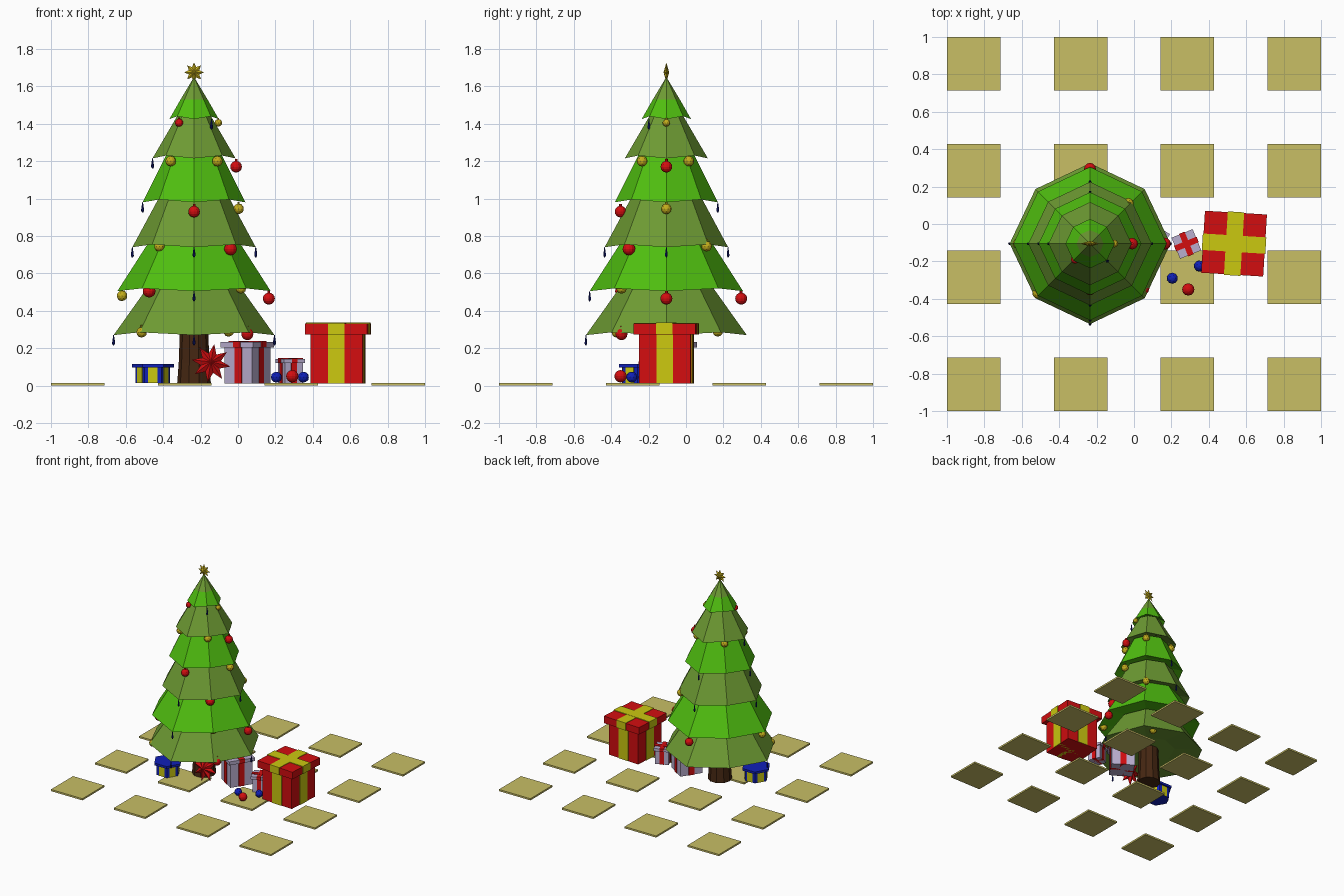
import bpy, bmesh, math
from mathutils import Matrix, Vector

if "Cube" in bpy.data.objects:
    bpy.data.objects.remove(bpy.data.objects["Cube"])

def mat(name, r, g, b):
    m = bpy.data.materials.new(name)
    m.diffuse_color = (r, g, b, 1)
    m.use_nodes = True
    m.node_tree.nodes["Principled BSDF"].inputs["Base Color"].default_value = m.diffuse_color
    return m

GREEN = mat("bright_green", .08, .52, .005)
OLIVE = mat("olive_green", .155, .33, .033)
RED = mat("red", .65, .004, .005)
YELLOW = mat("yellow", .6, .58, .005)
LAVENDER = mat("lavender", .48, .42, .62)
BLUE = mat("blue", .005, .014, .48)
NAVY = mat("dark_blue", .004, .008, .16)
BROWN = mat("brown", .06, .02, .006)
TAN = mat("tan", .58, .52, .13)
GOLD = mat("gold", .55, .42, .012)

CX, CY = -.235, -.105   # tree axis

def finish(name, bm, m, matrix=Matrix()):
    bmesh.ops.recalc_face_normals(bm, faces=bm.faces)
    me = bpy.data.meshes.new(name)
    bm.to_mesh(me)
    bm.free()
    me.materials.append(m)
    ob = bpy.data.objects.new(name, me)
    ob.matrix_world = matrix
    bpy.context.collection.objects.link(ob)
    return ob

def place(x, y, z, deg=0):
    return Matrix.Translation((x, y, z)) @ Matrix.Rotation(math.radians(deg), 4, 'Z')

def box(name, m, base, size, offset):
    bm = bmesh.new()
    bmesh.ops.create_cube(bm, size=1)
    bmesh.ops.scale(bm, vec=size, verts=bm.verts)
    bmesh.ops.translate(bm, vec=offset, verts=bm.verts)
    return finish(name, bm, m, base)

def lathe(name, m, base, profile, n, corner=None):
    """Stack of n-gon rings (radius, z); corner(i, r, z) may adjust a vertex."""
    bm = bmesh.new()
    rings = []
    for k, (r, z) in enumerate(profile):
        ring = []
        for i in range(n):
            rr, zz = corner(k, i, r, z) if corner else (r, z)
            a = 2 * math.pi * i / n
            ring.append(bm.verts.new((rr * math.cos(a), rr * math.sin(a), zz)))
        rings.append(ring)
    for a, b in zip(rings, rings[1:]):
        for i in range(n):
            j = (i + 1) % n
            bm.faces.new((a[i], a[j], b[j], b[i]))
    bm.faces.new(rings[0])
    bm.faces.new(rings[-1])
    bmesh.ops.remove_doubles(bm, verts=bm.verts, dist=1e-5)
    return finish(name, bm, m, base)

def star(name, m, base, outer, inner, depth):
    """Eight-pointed faceted star standing in the xz plane."""
    bm = bmesh.new()
    rim = []
    for i in range(16):
        a, r = math.pi * i / 8, (inner if i % 2 else outer)
        rim.append(bm.verts.new((r * math.cos(a), 0, r * math.sin(a))))
    for y in (-depth, depth):
        c = bm.verts.new((0, y, 0))
        for i in range(16):
            bm.faces.new((rim[i], rim[(i + 1) % 16], c))
    return finish(name, bm, m, base)

def bauble(name, m, x, y, z, r, smooth=False, cap=True):
    bm = bmesh.new()
    if smooth:
        bmesh.ops.create_uvsphere(bm, u_segments=12, v_segments=8, radius=r)
    else:
        bmesh.ops.create_icosphere(bm, subdivisions=1, radius=r)
        bmesh.ops.subdivide_edges(bm, edges=bm.edges, cuts=1, use_grid_fill=True, smooth=.6)
    if cap:
        bmesh.ops.create_cone(bm, cap_ends=True, segments=6, radius1=r * .25, radius2=r * .25,
                              depth=r * .5, matrix=Matrix.Translation((0, 0, r * 1.1)))
    finish(name, bm, m, place(x, y, z))

# floor tiles
for i in range(4):
    for j in range(4):
        box("floor_tile", TAN, place(-6/7 + i * 4/7, -6/7 + j * 4/7, 0),
            (2/7, 2/7, .014), (0, 0, .007))

# trunk
lathe("trunk", BROWN, place(CX, CY, 0), [(.09, .014), (.082, .12), (.072, .4)], 10)

# tree tiers: rim radius, rim height, top radius, top height
tiers = [(.43, .27, .245, .53), (.41, .505, .24, .77), (.33, .74, .19, 1.0),
         (.275, .98, .145, 1.24), (.222, 1.215, .085, 1.45), (.132, 1.425, .072, 1.53)]
def droop(k, i, r, z):
    # rim corners on the axes reach further out and hang lower
    return (r * .96, z + .015) if k == 1 and i % 2 else (r, z)
for k, (r, z, rt, zt) in enumerate(tiers):
    inner = tiers[k - 1][2] * .97 if k else .2
    lathe("tree_tier", GREEN if k % 2 else OLIVE, place(CX, CY, 0),
          [(inner, z + .035), (r, z), (rt, zt)], 8, droop)
lathe("tree_tip", OLIVE, place(CX, CY, 0), [(.072, 1.53), (.0, 1.65)], 8)
star("top_star", GOLD, place(CX, CY, 1.675), .053, .03, .015)

# baubles on the tree
for x, y, z, r in [(-.315, -.19, 1.405, .022), (-.01, -.105, 1.17, .031), (-.235, -.35, .93, .031),
                   (-.04, -.305, .73, .034), (-.475, -.345, .505, .034), (.165, -.105, .465, .032),
                   (-.235, .295, .465, .032), (.05, -.345, .275, .032)]:
    bauble("red_bauble", RED, x, y, z, r, True)
for x, y, z in [(-.105, -.105, 1.405), (-.36, -.235, 1.2), (-.11, -.235, 1.2), (-.11, .015, 1.2),
                (-.36, .015, 1.2), (.003, -.105, .945), (-.42, -.29, .745), (-.03, .11, .745),
                (-.62, -.105, .48), (.015, -.345, .52), (-.515, -.37, .285), (-.05, .17, .29)]:
    bauble("gold_bauble", GOLD, x, y, z, .02 if z > 1.3 else .028)

# hanging drops: tier index, angle
drops = [(0, 180), (0, 0), (0, 270), (1, 270), (2, 0), (2, 90), (2, 180), (2, 270),
         (3, 180), (3, 90), (4, 180), (5, 315)]
for k, deg in drops:
    r, z = tiers[k][:2]
    a = math.radians(deg)
    lathe("hanging_drop", NAVY, place(CX + r * math.cos(a), CY + r * math.sin(a), z - .055),
          [(.003, 0), (.008, .01), (.007, .022), (.002, .055)], 6)

# square presents with lid and crossed ribbons
def present(x, y, deg, s, lid, h, top, m, ribbon_m, w):
    b = place(x, y, 0, deg)
    z0, t = .012, .004
    lid_z = top - h
    box("present_body", m, b, (s, s, lid_z - z0), (0, 0, (lid_z + z0) / 2))
    box("present_lid", m, b, (lid, lid, h), (0, 0, top - h / 2))
    for q in (0, 90):
        c = b @ Matrix.Rotation(math.radians(q), 4, 'Z')
        box("body_ribbon", ribbon_m, c, (w, s + 2 * t, lid_z - z0), (0, 0, (lid_z + z0) / 2))
        box("lid_ribbon", ribbon_m, c, (w, lid + 2 * t, h + t), (0, 0, top - h / 2 + t / 2 + q * 1e-5))

present(.535, -.105, -3.5, .277, .332, .058, .332, RED, YELLOW, .088)
present(.05, -.085, -33, .178, .206, .028, .233, LAVENDER, RED, .045)
present(.28, -.107, 22, .102, .122, .022, .142, LAVENDER, RED, .032)

# hexagonal present
HX, HY = -.455, -.26
lathe("hexagonal_present", BLUE, place(HX, HY, 0), [(.092, .014), (.092, .1)], 6)
lathe("hexagonal_lid", BLUE, place(HX, HY, 0), [(.112, .098), (.112, .116)], 6)
for i in range(6):
    box("hexagonal_ribbon", YELLOW, place(HX, HY, 0, 30 + 60 * i),
        (.006, .05, .084), (.092 * math.cos(math.pi / 6), 0, .057))

# red star leaning by the trunk
star("red_star", RED, place(-.145, -.22, .12) @ Matrix.Rotation(math.radians(-12), 4, 'X')
     @ Matrix.Rotation(math.radians(10), 4, 'Y'), .105, .055, .035)

# loose baubles on the floor
bauble("floor_bauble_red", RED, .29, -.35, .05, .033, True, False)
bauble("floor_bauble_blue", BLUE, .205, -.29, .045, .029, False, False)
bauble("floor_bauble_blue", BLUE, .35, -.225, .045, .029, False, False)
